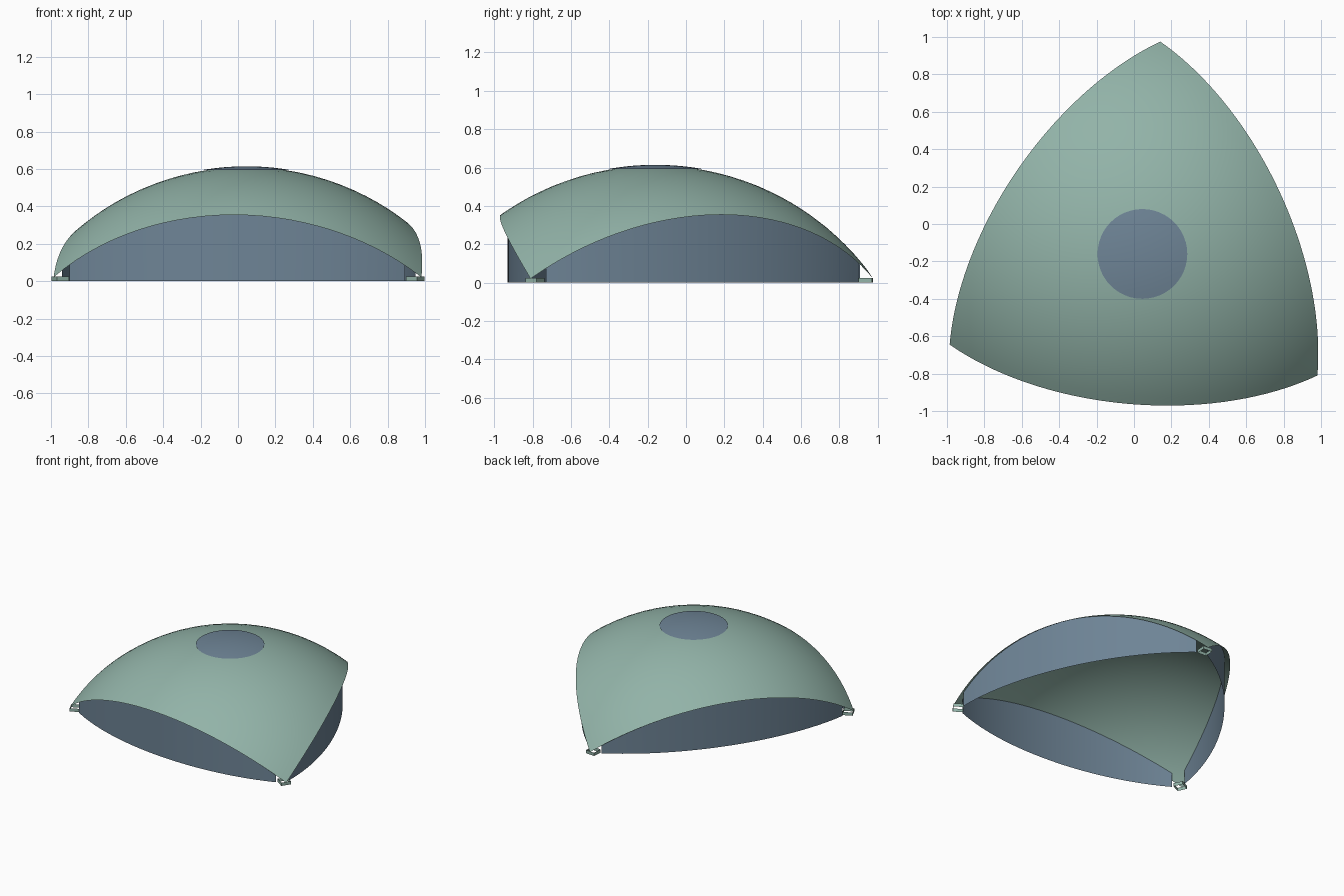
import bpy, bmesh, math
from mathutils import Vector, Matrix

if "Cube" in bpy.data.objects:
    bpy.data.objects.remove(bpy.data.objects["Cube"])

R = 1.395                              # sphere radius; the roof is one eighth of it
CENTRE = Vector((0.045, -0.16, -0.785))
TURN = math.radians(85.2)              # heading of the first corner
THIRD = math.tau / 3


def material(name, colour):
    m = bpy.data.materials.new(name)
    m.use_nodes = True
    m.diffuse_color = (*colour, 1)
    bsdf = m.node_tree.nodes["Principled BSDF"]
    bsdf.inputs["Base Color"].default_value = (*colour, 1)
    bsdf.inputs["Roughness"].default_value = 0.7
    return m


patina = material("patina_green", (0.288, 0.451, 0.392))
glass = material("blue_grey_glass", (0.156, 0.231, 0.305))


def finish(name, bm, mat, smooth=True):
    mesh = bpy.data.meshes.new(name)
    bm.to_mesh(mesh)
    bm.free()
    mesh.materials.append(mat)
    for p in mesh.polygons:
        p.use_smooth = smooth
    obj = bpy.data.objects.new(name, mesh)
    bpy.context.collection.objects.link(obj)
    return obj


def heading(angle):
    return Vector((math.cos(angle), math.sin(angle), 0))


def sphere_height(p):
    d = p - CENTRE
    return CENTRE.z + math.sqrt(R * R - d.x ** 2 - d.y ** 2)


# Roof shell: a triangle subdivided and pushed out onto the sphere
bm = bmesh.new()
corner_out, corner_up = R * math.sqrt(2 / 3), R / math.sqrt(3)
bm.faces.new([bm.verts.new(heading(TURN + k * THIRD) * corner_out
                           + Vector((0, 0, corner_up))) for k in range(3)])
bmesh.ops.subdivide_edges(bm, edges=bm.edges[:], cuts=35, use_grid_fill=True)
for v in bm.verts:
    v.co = CENTRE + v.co.normalized() * R
finish("roof_shell", bm, patina)

# Round skylight: a cap lying just above the roof
bm = bmesh.new()
CAP_R = R + 0.004
cap_angle = math.asin(0.24 / CAP_R)
arc = [bm.verts.new(CENTRE + CAP_R * Vector((math.sin(a), 0, math.cos(a))))
       for a in (cap_angle * i / 8 for i in range(9))]
edges = [bm.edges.new(pair) for pair in zip(arc, arc[1:])]
bmesh.ops.spin(bm, geom=arc + edges, cent=CENTRE, axis=(0, 0, 1),
               angle=math.tau, steps=48)
bmesh.ops.remove_doubles(bm, verts=bm.verts[:], dist=0.0005)
bmesh.ops.recalc_face_normals(bm, faces=bm.faces[:])
if sum(f.normal.z for f in bm.faces) < 0:
    bmesh.ops.reverse_faces(bm, faces=bm.faces[:])
finish("skylight", bm, glass)

# Curved glass walls, set in from the roof edge and rising to the shell
STEPS, INSET, HALF = 36, 0.04, 0.9
for k, side in enumerate(("back_right", "front", "back_left")):
    out = heading(TURN + THIRD * (k + 0.5))
    along = Vector((-out.y, out.x, 0))
    limit = math.asin(HALF / R)
    bm = bmesh.new()
    columns = []
    for i in range(STEPS + 1):
        a = limit * (2 * i / STEPS - 1)
        p = (CENTRE + along * R * math.sin(a)
             + out * (corner_up * math.cos(a) - INSET))
        top = sphere_height(p) - 0.002
        columns.append([bm.verts.new((p.x, p.y, z)) for z in (0, top)])
    for (a0, a1), (b0, b1) in zip(columns, columns[1:]):
        bm.faces.new((a0, b0, b1, a1))
    finish(side + "_glass_wall", bm, glass)

# Feet: short square collars, open at top and bottom
for k, corner in enumerate(("back", "right", "left")):
    angle = TURN + k * THIRD
    spot = CENTRE + heading(angle) * 1.1
    bm = bmesh.new()
    bmesh.ops.create_cube(bm, size=1)
    caps = [f for f in bm.faces if abs(f.normal.z) > 0.5]
    bmesh.ops.delete(bm, geom=caps, context="FACES_ONLY")
    bm.transform(Matrix.Translation((spot.x, spot.y, 0.0125))
                 @ Matrix.Rotation(angle, 4, "Z")
                 @ Matrix.Diagonal((0.072, 0.072, 0.025, 1)))
    finish(corner + "_foot", bm, patina, smooth=False)
